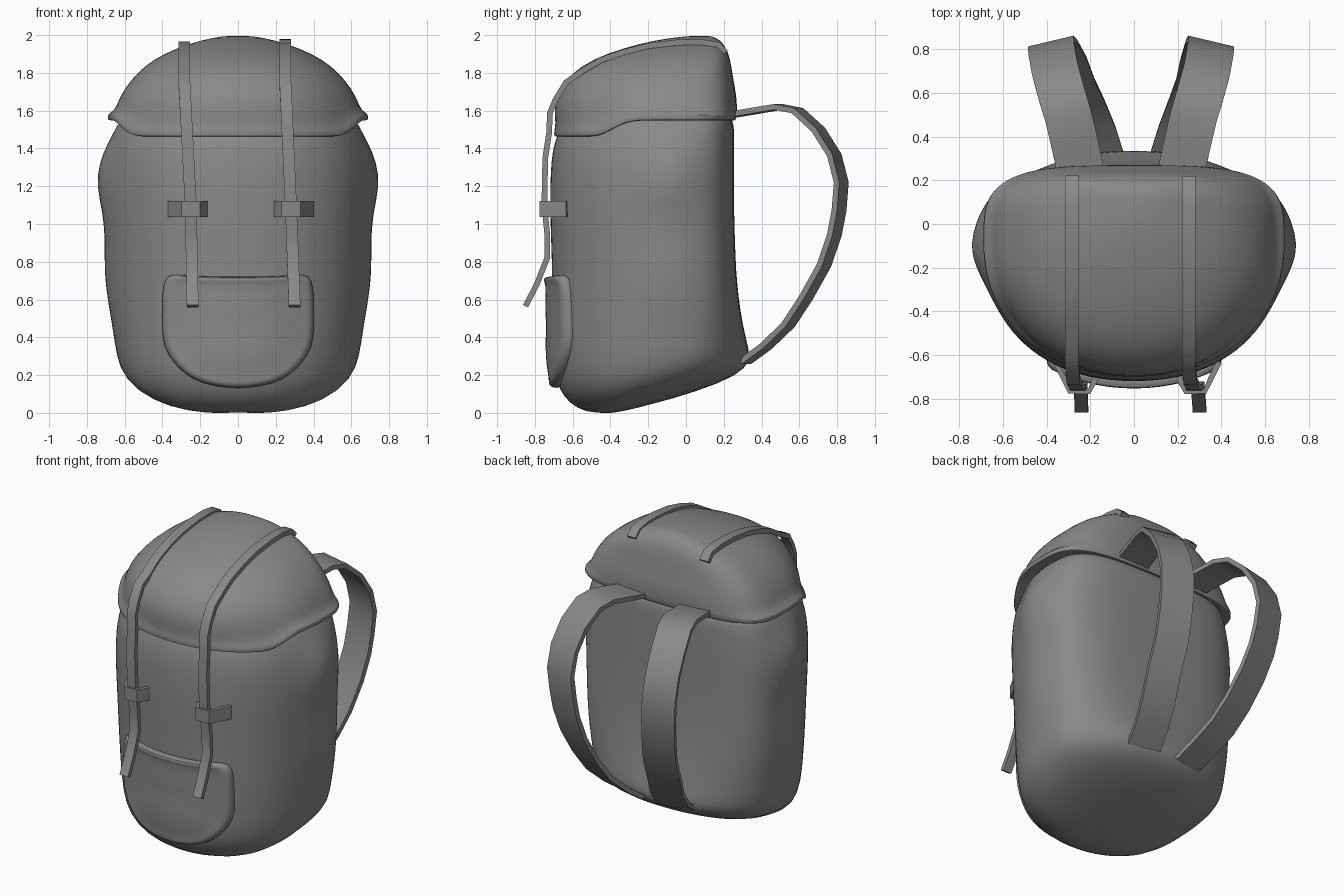
import bpy, math
from mathutils import Vector
from mathutils.bvhtree import BVHTree

if "Cube" in bpy.data.objects:
    bpy.data.objects.remove(bpy.data.objects["Cube"])

# Dark canvas colour for every part
canvas = bpy.data.materials.new("dark_canvas")
canvas.diffuse_color = (0.25, 0.25, 0.25, 1)
canvas.use_nodes = True
canvas.node_tree.nodes["Principled BSDF"].inputs["Base Color"].default_value = canvas.diffuse_color


def make(name, verts, faces, subsurf=0, angle=60):
    me = bpy.data.meshes.new(name)
    me.from_pydata([tuple(v) for v in verts], [], faces)
    me.materials.append(canvas)
    ob = bpy.data.objects.new(name, me)
    bpy.context.collection.objects.link(ob)
    bpy.ops.object.select_all(action='DESELECT')
    bpy.context.view_layer.objects.active = ob
    ob.select_set(True)
    bpy.ops.object.mode_set(mode='EDIT')
    bpy.ops.mesh.select_all(action='SELECT')
    bpy.ops.mesh.normals_make_consistent(inside=False)
    bpy.ops.object.mode_set(mode='OBJECT')
    bpy.ops.object.shade_smooth_by_angle(angle=math.radians(angle))
    if subsurf:
        m = ob.modifiers.new("smooth", 'SUBSURF')
        m.levels = m.render_levels = subsurf
    return ob


def spow(v, n):
    return math.copysign(abs(v) ** (2 / n), v)


def step(v, a, b):
    t = max(0, min(1, (v - a) / (b - a)))
    return t * t * (3 - 2 * t)


def loft_faces(rows, n):
    faces = [(r * n + i, r * n + (i + 1) % n, (r + 1) * n + (i + 1) % n, (r + 1) * n + i)
             for r in range(rows - 1) for i in range(n)]
    for r in (0, rows):
        c = rows * n + (1 if r else 0)
        k = (rows - 1) * n if r else 0
        faces += [(k + i, k + (i + 1) % n, c) for i in range(n)]
    return faces


def loft(rows, shape, front, n=48):
    """Rows (z, half width, front y, back y, weight) of D-shaped rings; shape adjusts each point."""
    verts = []
    for z, w, yf, yb, k in rows:
        yc = yb - (yb - yf) * 0.36
        back = 2.2 + 1.4 * step(z, 0.1, 0.9)     # oval base, squarer back higher up
        for i in range(n):
            a = 2 * math.pi * i / n
            s, c = math.sin(a), math.cos(a)
            e = back if s > 0 else front
            y = yc + spow(s, e) * ((yb - yc) if s > 0 else (yc - yf))
            verts.append(shape(w * spow(c, e), y, z, k))
    for r in (0, len(rows) - 1):
        ring = verts[r * n:(r + 1) * n]
        verts.append(sum(ring, Vector()) / n)
    return verts, loft_faces(len(rows), n)


def ribbon(name, path, across, width, thick):
    """Flat band swept along a path; across gives the width direction."""
    pts = [Vector(p) for p in path]
    across = Vector(across).normalized()
    verts, faces = [], []
    for i, p in enumerate(pts):
        t = pts[min(i + 1, len(pts) - 1)] - pts[max(i - 1, 0)]
        nrm = t.cross(across).normalized() * thick / 2
        a = across * width / 2
        verts += [p - a - nrm, p + a - nrm, p + a + nrm, p - a + nrm]
    for r in range(len(pts) - 1):
        for i in range(4):
            j = (i + 1) % 4
            faces.append((r * 4 + i, r * 4 + j, r * 4 + 4 + j, r * 4 + 4 + i))
    e = len(verts) - 4
    faces += [(0, 1, 2, 3), (e, e + 1, e + 2, e + 3)]
    return make(name, verts, faces, angle=60)


# Main sack: sloping base, flat back, soft bulges on both sides
def body_shape(x, y, z, k):
    bulge = math.exp(-((y + 0.1) / 0.15) ** 2) * (
        0.075 * math.exp(-((z - 1.25) / 0.2) ** 2) + 0.04 * math.exp(-((z - 0.75) / 0.22) ** 2))
    x += math.copysign(bulge, x) * step(abs(x), 0.4, 0.6)
    return Vector((x, y, z + k * (math.hypot(y + 0.45, 0.1) - 0.1)))


body_rows = [(-0.008, 0.10, -0.48, -0.1, 0.28), (0.005, 0.34, -0.58, 0.2, 0.28),
             (0.05, 0.505, -0.65, 0.325, 0.28), (0.13, 0.61, -0.69, 0.34, 0.25),
             (0.25, 0.645, -0.71, 0.325, 0.17), (0.42, 0.66, -0.71, 0.30, 0.08),
             (0.6, 0.67, -0.71, 0.28, 0), (0.75, 0.675, -0.71, 0.265, 0),
             (0.9, 0.68, -0.715, 0.26, 0), (1.05, 0.685, -0.72, 0.255, 0),
             (1.2, 0.69, -0.72, 0.255, 0), (1.33, 0.68, -0.715, 0.255, 0),
             (1.43, 0.66, -0.70, 0.255, 0), (1.52, 0.63, -0.66, 0.255, 0),
             (1.6, 0.60, -0.62, 0.24, 0)]
bv, bf = loft(body_rows, body_shape, 2.2)
make("sack_body", bv, bf, subsurf=1)
body_tree = BVHTree.FromPolygons(bv, bf)


# Domed lid whose rim dips at the front and fades into the back panel
def lid_shape(x, y, z, k):
    return Vector((x, y, z - 0.085 * k * (1 - step(y, -0.48, -0.28))))


lid_rows = [(1.565, 0.60, -0.64, 0.235, 1), (1.55, 0.66, -0.685, 0.25, 1),
            (1.545, 0.69, -0.70, 0.262, 1), (1.58, 0.695, -0.70, 0.27, 1),
            (1.60, 0.655, -0.69, 0.27, 0.9), (1.65, 0.635, -0.70, 0.27, 0.5),
            (1.72, 0.60, -0.68, 0.26, 0.2), (1.80, 0.535, -0.605, 0.245, 0),
            (1.87, 0.45, -0.50, 0.235, 0), (1.93, 0.33, -0.34, 0.215, 0),
            (1.975, 0.19, -0.16, 0.18, 0), (1.995, 0.08, 0.0, 0.14, 0)]
lv, lf = loft(lid_rows, lid_shape, 2.15)
make("lid", lv, lf, subsurf=1)
lid_tree = BVHTree.FromPolygons(lv, lf)

# Front pocket: half outline mirrored, draped over the sack
half = [(0, 0.72), (0.12, 0.72), (0.25, 0.725), (0.35, 0.735), (0.395, 0.71), (0.40, 0.58),
        (0.40, 0.45), (0.395, 0.35), (0.33, 0.25), (0.24, 0.175), (0.12, 0.14), (0, 0.13)]
outline = half + [(-x, z) for x, z in half[-2:0:-1]]
pv = []
levels = [(1, -0.03), (1.01, 0.02), (0.98, 0.045), (0.92, 0.045), (0.85, 0.035),
          (0.6, 0.035), (0.3, 0.035)]
for s, off in levels:
    for x, z in outline:
        px, pz = x * s, 0.45 + (z - 0.45) * s
        hit = body_tree.ray_cast(Vector((px, -2, pz)), Vector((0, 1, 0)))[0]
        pv.append(Vector((px, hit.y - off, pz)))
n = len(outline)
for r in (0, len(levels) - 1):
    pv.append(sum(pv[r * n:(r + 1) * n], Vector()) / n)
make("front_pocket", pv, loft_faces(len(levels), n), subsurf=1)

for side, label in ((-1, "left"), (1, "right")):
    # Closure strap over the lid, hanging free at the tail
    x0, x1, x2 = (-0.285, -0.25, -0.24) if side < 0 else (0.25, 0.28, 0.30)
    path = []
    for y in (0.21, 0.17, 0.08, -0.05, -0.2, -0.33, -0.45, -0.55):
        hit = lid_tree.ray_cast(Vector((x0, y, 3)), Vector((0, 0, -1)))[0]
        path.append((x0, y, hit.z + 0.008))
    front = [(-0.635, 1.75), (-0.69, 1.66), (-0.72, 1.59), (-0.725, 1.48), (-0.745, 1.35),
             (-0.75, 1.1), (-0.735, 0.95), (-0.735, 0.82), (-0.79, 0.68), (-0.85, 0.565)]
    for y, z in front:
        t = max(0, min(1, (1.76 - z) / 0.66))
        u = max(0, (1.1 - z) / 0.54)
        path.append((x0 + (x1 - x0) * t + (x2 - x1) * u, y, z))
    ribbon("closure_strap_" + label, path, (1, 0, 0), 0.062, 0.03)

    # Keeper loop holding the closure strap
    keeper = [(-0.09, -0.67), (-0.065, -0.725), (-0.045, -0.765), (0.045, -0.765),
              (0.07, -0.71), (0.11, -0.63)]
    ribbon("strap_keeper_" + label, [(x1 + side * a, y, 1.08) for a, y in keeper],
           (0, 0, 1), 0.085, 0.025)

    # Curved shoulder strap on the back; the right one hangs a little straighter
    arc = [(0.24, 0.22, 1.575), (0.265, 0.34, 1.595), (0.3, 0.49, 1.62), (0.33, 0.59, 1.60),
           (0.36, 0.70, 1.50), (0.375, 0.785, 1.365), (0.378, 0.822, 1.22), (0.365, 0.81, 1.07),
           (0.35, 0.785, 0.94), (0.32, 0.73, 0.78), (0.285, 0.635, 0.61),
           (0.24, 0.54, 0.465), (0.19, 0.42, 0.35), (0.155, 0.31, 0.27)]
    slack = 0.055 if side > 0 else 0
    ribbon("shoulder_strap_" + label,
           [(side * (x - slack * 0.5 + slack * step(1.2 - z, 0, 0.9)), y, z) for x, y, z in arc],
           (0.97, -0.23 * side, 0), 0.215, 0.03)
